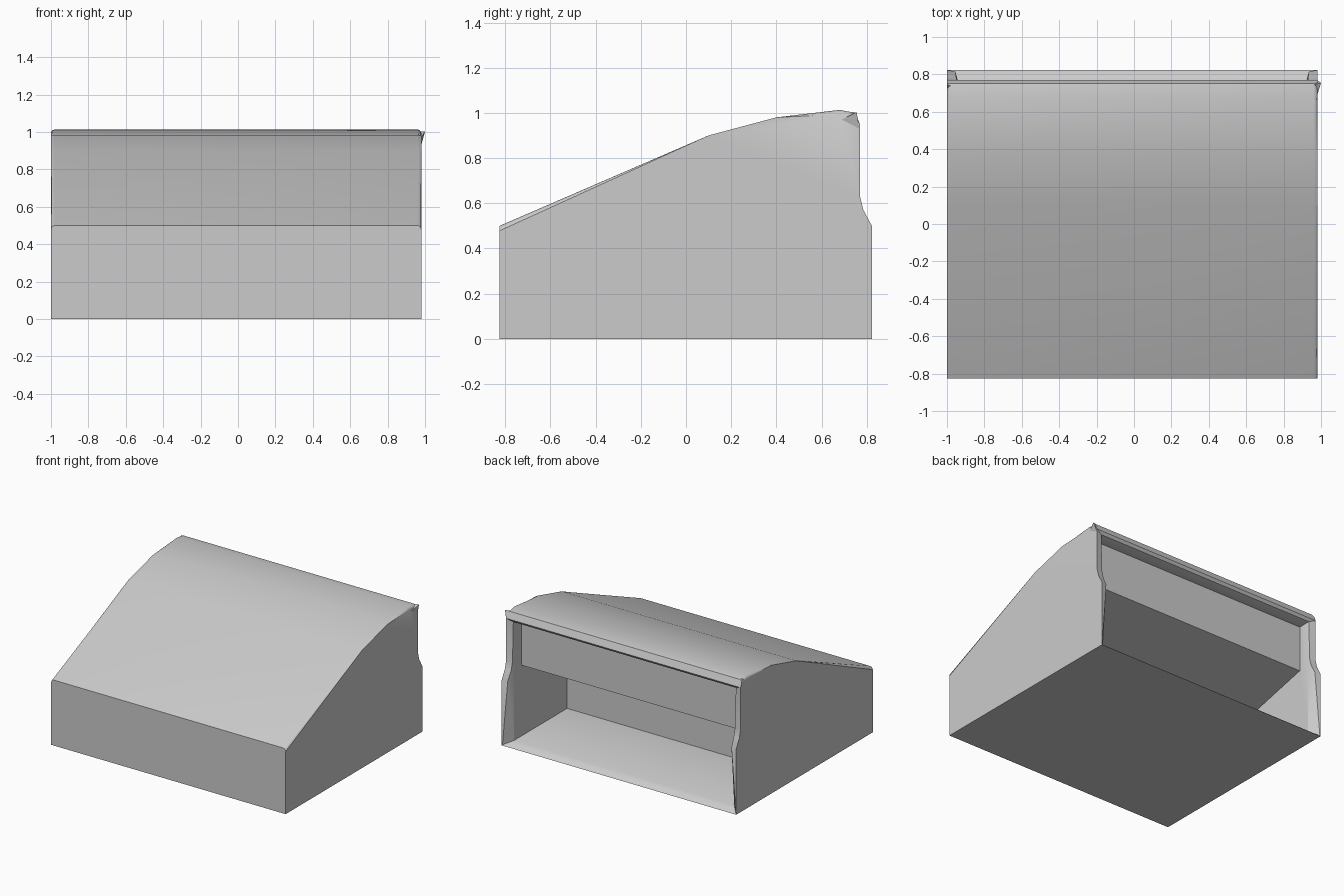
import bpy, bmesh

if "Cube" in bpy.data.objects:
    bpy.data.objects.remove(bpy.data.objects["Cube"])

X0, X1 = -1.0, 0.98          # outer side planes
CX = (X0 + X1) / 2
HALF = (X1 - X0) / 2

# side profile (y, z): front and roof, then the back rim from top to bottom
SKIN = [(-0.825, 0), (-0.825, 0.5), (0.1, 0.9), (0.4, 0.98), (0.68, 1.013), (0.75, 1.0)]
RIM = [(0.77, 0.95), (0.77, 0.63), (0.785, 0.57), (0.823, 0.5), (0.823, 0)]
# lip of the back opening: inset from the side, y, z
LIP = [(0.05, 0.755, 0.93), (0.05, 0.765, 0.63), (0.05, 0.78, 0.57), (0.045, 0.815, 0.5), (0.004, 0.82, 0.004)]
INNER = [(0.06, 0.72, 0.92), (0.06, 0.72, 0.63), (0.06, 0.73, 0.57), (0.06, 0.76, 0.5), (0.06, 0.76, 0.03)]
# cavity floor, front wall, sloping ceiling and upper back panel
CAVITY = [(0.12, 0.03), (0.12, 0.44), (0.67, 0.57), (0.67, 0.92)]


def make_object(name, bm, angle=30):
    bmesh.ops.recalc_face_normals(bm, faces=bm.faces)
    mesh = bpy.data.meshes.new(name)
    bm.to_mesh(mesh)
    bm.free()
    obj = bpy.data.objects.new(name, mesh)
    bpy.context.collection.objects.link(obj)
    bpy.ops.object.select_all(action='DESELECT')
    obj.select_set(True)
    bpy.context.view_layer.objects.active = obj
    bpy.ops.object.shade_smooth_by_angle(angle=angle * 3.14159 / 180)
    return obj


# hollow housing with an open back
bm = bmesh.new()
sides = []
for s in (-1, 1):
    def row(points):
        return [bm.verts.new((CX + s * (HALF - d), y, z)) for d, y, z in points]
    outer = row([(0, y, z) for y, z in SKIN + RIM])
    lip, inner = row(LIP), row(INNER)
    cavity = row([(0.06, y, z) for y, z in CAVITY])
    rim = outer[len(SKIN):]
    bm.faces.new(outer)
    for a, b in ((rim, lip), (lip, inner)):
        for i in range(len(a) - 1):
            bm.faces.new((a[i], a[i + 1], b[i + 1], b[i]))
    bm.faces.new(inner + cavity)
    # full cross-section loop running around skin, floor and cavity
    sides.append([rim[0], lip[0], inner[0]] + cavity[::-1]
                 + [inner[-1], lip[-1], rim[-1]] + outer[:len(SKIN)])
left, right = sides
for i in range(len(left)):
    j = (i + 1) % len(left)
    bm.faces.new((left[i], left[j], right[j], right[i]))

# soften the side edges of the roof
roof_edges = [e for e in bm.edges
              if all(min(abs(v.co.x - X0), abs(v.co.x - X1)) < 1e-4
                     and v.co.z > 0.49 and v.co.y < 0.76 for v in e.verts)
              and abs(e.verts[0].co.x - e.verts[1].co.x) < 1e-4]
bmesh.ops.bevel(bm, geom=roof_edges, offset=0.02, segments=3, profile=0.5, affect='EDGES')
make_object("open_back_housing", bm)


# small pointed burrs at the rear roof corners
def burr(name, x, tip):
    b = bmesh.new()
    s = 1 if x > 0 else -1
    for p in ((x, 0.69, 0.97), (x, 0.768, 0.93), (x - s * 0.03, 0.74, 1.0), tip):
        b.verts.new(p)
    bmesh.ops.convex_hull(b, input=b.verts)
    make_object(name, b)


burr("right_corner_burr", X1, (1.0, 0.755, 1.003))
burr("left_corner_burr", X0, (-0.995, 0.74, 1.005))
